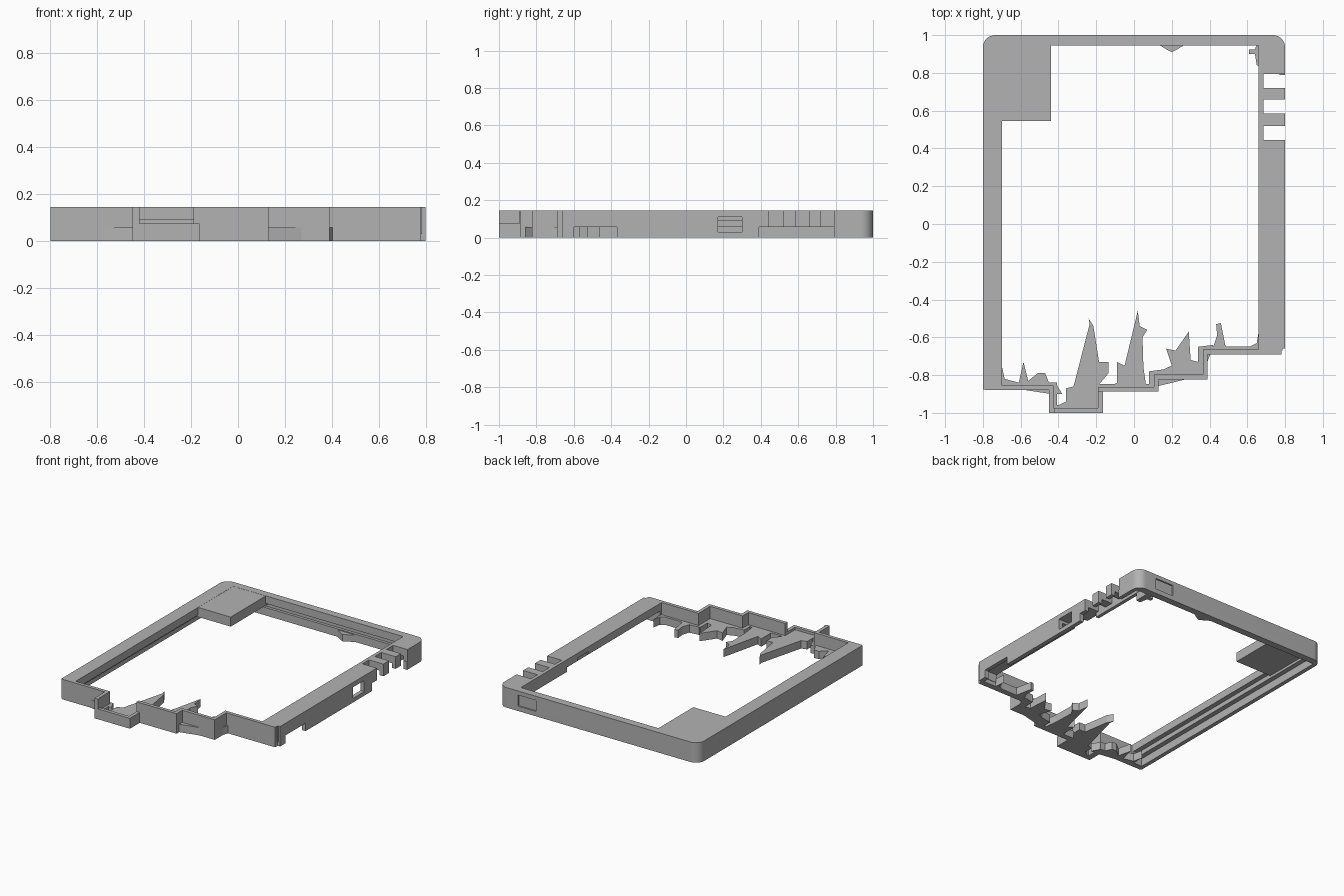
import bpy, bmesh, math

if "Cube" in bpy.data.objects:
    bpy.data.objects.remove(bpy.data.objects["Cube"], do_unlink=True)

grey = bpy.data.materials.new("plain grey")
grey.use_nodes = True
COLOUR = (0.45, 0.45, 0.45, 1)
grey.diffuse_color = COLOUR
grey.node_tree.nodes["Principled BSDF"].inputs["Base Color"].default_value = COLOUR

H = 0.145       # full height
LOW = 0.057     # height of the lower layer
R = 0.065       # corner radius


def prism(name, points, z0, z1):
    """Extrude a flat outline from z0 up to z1."""
    bm = bmesh.new()
    face = bm.faces.new([bm.verts.new((x, y, z0)) for x, y in points])
    top = bmesh.ops.extrude_face_region(bm, geom=[face])["geom"]
    bmesh.ops.translate(bm, vec=(0, 0, z1 - z0),
                        verts=[v for v in top if isinstance(v, bmesh.types.BMVert)])
    bmesh.ops.recalc_face_normals(bm, faces=bm.faces)
    mesh = bpy.data.meshes.new(name)
    bm.to_mesh(mesh)
    bm.free()
    mesh.materials.append(grey)
    ob = bpy.data.objects.new(name, mesh)
    bpy.context.collection.objects.link(ob)
    return ob


def box(name, x0, x1, y0, y1, z0, z1):
    return prism(name, [(x0, y0), (x1, y0), (x1, y1), (x0, y1)], z0, z1)


def arc(cx, cy, start):
    steps = 10
    return [(cx + R * math.cos(start + i / steps * math.pi / 2),
             cy + R * math.sin(start + i / steps * math.pi / 2)) for i in range(steps + 1)]


def frame(name, left, back, right, z0, z1):
    """Three-sided frame, open at the front, with rounded back corners."""
    outline = [(-0.8, -0.87), (left - 0.8, -0.87), (left - 0.8, 1 - back),
               (0.8 - right, 1 - back), (0.8 - right, -0.66), (0.8, -0.66)]
    outline += arc(0.8 - R, 1 - R, 0) + arc(R - 0.8, 1 - R, math.pi / 2)
    return prism(name, outline, z0, z1)


def cut(target, *limits):
    cutter = box("cutter", *limits)
    cutter.hide_render = True
    mod = target.modifiers.new("cut", "BOOLEAN")
    mod.operation = "DIFFERENCE"
    mod.solver = "EXACT"
    mod.object = cutter
    bpy.ops.object.select_all(action="DESELECT")
    bpy.context.view_layer.objects.active = target
    target.select_set(True)
    bpy.ops.object.modifier_apply(modifier=mod.name)
    bpy.data.objects.remove(cutter, do_unlink=True)


# Stepped frame: wide rim on top, thinner walls underneath
layers = [frame("top_rim", 0.1, 0.055, 0.14, 0.09, H),
          frame("middle_wall", 0.065, 0.03, 0.03, LOW, 0.09),
          frame("lower_wall", 0.03, 0.05, 0.03, 0, LOW)]
top_rim, middle_wall, lower_wall = layers

# Side window, comb slots and bottom notches
for layer in layers:
    cut(layer, 0.6, 0.9, 0.17, 0.3, 0.03, 0.11)
for layer in (top_rim, middle_wall):
    for y in (0.445, 0.585, 0.72):
        cut(layer, 0.685, 0.9, y, y + 0.075, 0.05, 0.2)
for y0, y1 in ((-0.6, -0.37), (0.39, 0.79)):
    cut(lower_wall, 0.7, 0.9, y0, y1, -0.1, 0.1)
# Shallow recess on the back
for layer in layers:
    cut(layer, 0.5, 0.645, 0.99, 1.1, 0.035, 0.115)

box("comb_backing", 0.66, 0.685, 0.42, 0.85, LOW, H - 0.002)
box("corner_block", -0.78, -0.44, 0.545, 0.98, 0.075, H - 0.001)

# Stepped front wall as an outer and an inner skin
PATH = [(-0.79, -0.88), (-0.45, -0.88), (-0.45, -1.0), (-0.165, -1.0), (-0.165, -0.888),
        (0.13, -0.888), (0.13, -0.823), (0.39, -0.823), (0.39, -0.69), (0.78, -0.69)]


def wall(name, path, near, far, z1):
    """Band beside a right-angled path, from offset near to offset far."""
    def side(d):
        pts = []
        for i, (x, y) in enumerate(path):
            dx = dy = 0
            for a, b in zip(path[max(i - 1, 0):i + 1], path[max(i - 1, 0) + 1:i + 2]):
                if a[0] == b[0]:
                    dx = d if b[1] < a[1] else -d
                else:
                    dy = d
            pts.append((x + dx, y + dy))
        return pts
    return prism(name, side(near) + side(far)[::-1], 0, z1)


front_wall = wall("front_wall", PATH, 0, 0.025, H)
cut(front_wall, -0.42, -0.1, -1.1, -0.889, 0.075, 0.2)
wall("front_wall_lining", PATH, 0.025, 0.042, LOW)
box("front_left_post", -0.8, -0.7, -0.875, -0.84, 0, H)
box("front_right_post", 0.66, 0.785, -0.67, -0.645, 0.03, H)

# Jagged flat spikes behind the front wall
spikes = {
    "small_spike": [(-0.7, -0.86), (-0.7, -0.75), (-0.685, -0.82), (-0.61, -0.84),
                    (-0.585, -0.73), (-0.56, -0.83), (-0.51, -0.79), (-0.47, -0.79),
                    (-0.45, -0.84), (-0.41, -0.85), (-0.38, -0.9), (-0.44, -0.9)],
    "left_spike": [(-0.41, -0.965), (-0.36, -0.94), (-0.36, -0.87), (-0.32, -0.86),
                   (-0.235, -0.53), (-0.24, -0.5), (-0.215, -0.54), (-0.185, -0.73),
                   (-0.135, -0.73), (-0.135, -0.79), (-0.185, -0.85), (-0.185, -0.965)],
    "middle_spike": [(-0.14, -0.865), (-0.09, -0.84), (-0.09, -0.73), (-0.05, -0.75),
                     (0.02, -0.46), (0.03, -0.54), (0.07, -0.56), (0.045, -0.6),
                     (0.05, -0.76), (0.065, -0.865)],
    "right_spike": [(0.08, -0.87), (0.08, -0.78), (0.155, -0.77), (0.2, -0.75),
                    (0.17, -0.66), (0.22, -0.67), (0.29, -0.57), (0.3, -0.72),
                    (0.34, -0.73), (0.34, -0.65), (0.42, -0.64), (0.365, -0.8)],
    "end_spike": [(0.37, -0.67), (0.42, -0.65), (0.44, -0.59), (0.435, -0.53),
                  (0.46, -0.525), (0.485, -0.65), (0.6, -0.655), (0.65, -0.63),
                  (0.66, -0.57), (0.67, -0.67)],
}
for name, outline in spikes.items():
    prism(name, outline, 0, LOW)

# Small nubs on the back ledge
prism("back_nub", [(0.13, 0.95), (0.17, 0.925), (0.2, 0.91), (0.23, 0.925), (0.27, 0.95)], 0, 0.05)
prism("corner_nub", [(0.61, 0.9), (0.64, 0.9), (0.65, 0.84), (0.685, 0.84),
                     (0.685, 0.95), (0.65, 0.95), (0.64, 0.925), (0.61, 0.925)], 0, LOW)

# Smooth only the rounded corners
bpy.ops.object.select_all(action="DESELECT")
for layer in layers:
    layer.select_set(True)
bpy.context.view_layer.objects.active = top_rim
bpy.ops.object.shade_smooth_by_angle(angle=math.radians(30))
